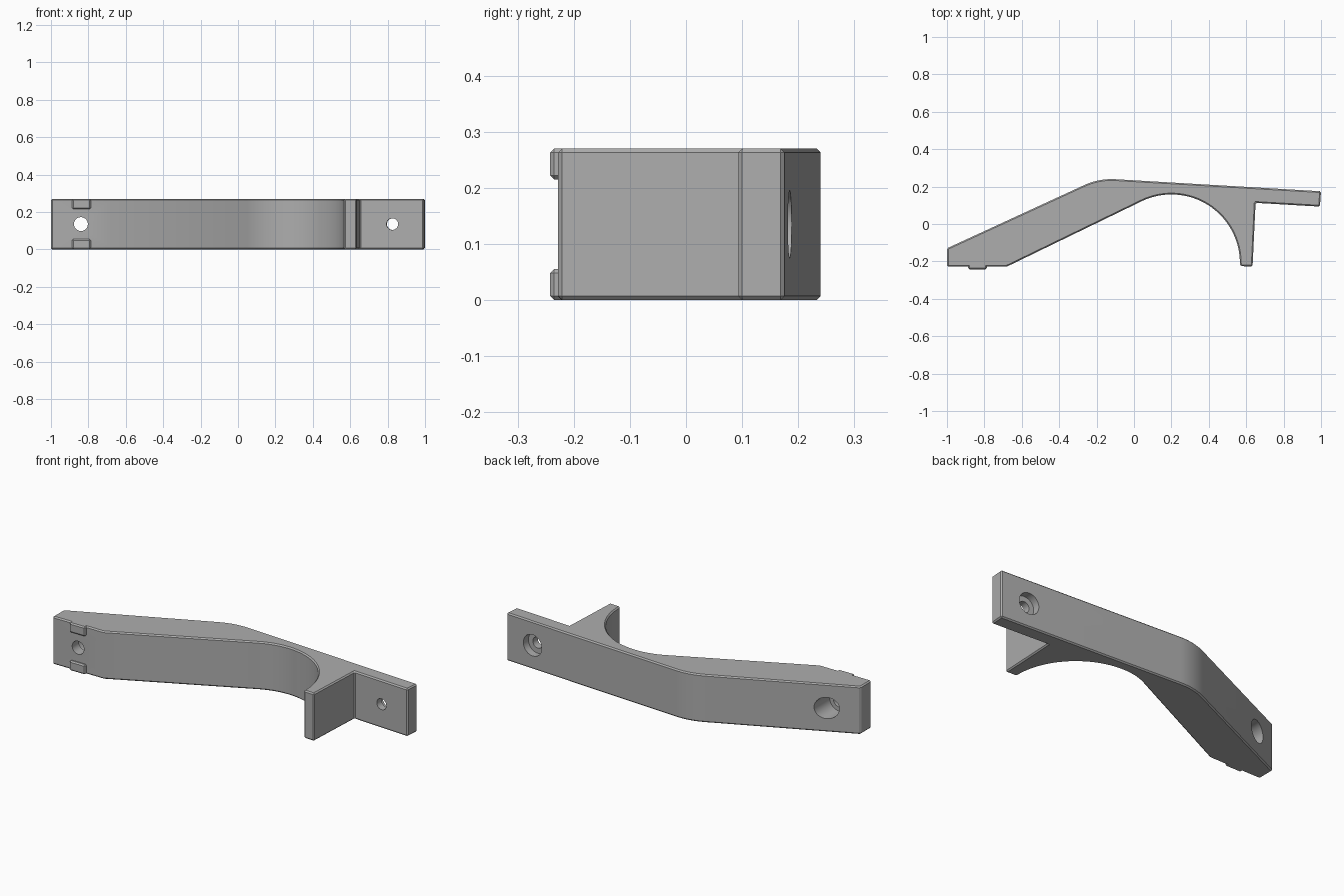
import bpy, bmesh
from math import cos, sin, pi, radians
from mathutils import Matrix, Vector

cube = bpy.data.objects.get("Cube")
if cube:
    bpy.data.objects.remove(cube)

HEIGHT = 0.27
MID = HEIGHT / 2
FRONT = -0.228
CHAMFER = 0.007
TILT = radians(3.3)

grey = bpy.data.materials.new("plain_grey")
grey.use_nodes = True
colour = (0.42, 0.42, 0.42, 1)
grey.diffuse_color = colour
grey.node_tree.nodes["Principled BSDF"].inputs["Base Color"].default_value = colour


def arc(cx, cy, r, start, end, steps):
    angles = [radians(start + (end - start) * i / steps) for i in range(steps + 1)]
    return [(cx + r * cos(a), cy + r * sin(a)) for a in angles]


def make_object(name, bm):
    bmesh.ops.recalc_face_normals(bm, faces=bm.faces)
    mesh = bpy.data.meshes.new(name)
    bm.to_mesh(mesh)
    bm.free()
    mesh.materials.append(grey)
    obj = bpy.data.objects.new(name, mesh)
    bpy.context.collection.objects.link(obj)
    return obj


def prism(name, outline, z0, z1):
    bm = bmesh.new()
    base = bm.faces.new([bm.verts.new((x, y, z0)) for x, y in outline])
    top = bmesh.ops.extrude_face_region(bm, geom=[base])["geom"]
    verts = [v for v in top if isinstance(v, bmesh.types.BMVert)]
    bmesh.ops.translate(bm, verts=verts, vec=(0, 0, z1 - z0))
    return make_object(name, bm)


def apply_all(obj):
    bpy.ops.object.select_all(action="DESELECT")
    bpy.context.view_layer.objects.active = obj
    obj.select_set(True)
    for mod in list(obj.modifiers):
        bpy.ops.object.modifier_apply(modifier=mod.name)


def chamfer(obj):
    mod = obj.modifiers.new("chamfer", "BEVEL")
    mod.width = CHAMFER
    mod.segments = 1
    mod.limit_method = "ANGLE"
    mod.angle_limit = radians(40)
    apply_all(obj)


def drill(obj, start, angle, radius, length):
    """Cut a round hole from start, running backwards, turned about z."""
    bm = bmesh.new()
    bmesh.ops.create_cone(bm, cap_ends=True, segments=48, radius1=radius,
                          radius2=radius, depth=length)
    turn = Matrix.Rotation(angle, 4, "Z") @ Matrix.Rotation(-pi / 2, 4, "X")
    shift = Matrix.Translation((0, 0, length / 2))
    bm.transform(Matrix.Translation(Vector(start)) @ turn @ shift)
    cutter = make_object("hole_cutter", bm)
    cutter.hide_render = True
    mod = obj.modifiers.new("hole", "BOOLEAN")
    mod.operation = "DIFFERENCE"
    mod.solver = "EXACT"
    mod.object = cutter
    apply_all(obj)
    bpy.data.objects.remove(cutter)


# Bracket body: sloping arm, arched underside, leg and mounting plate
outline = [(-1, FRONT), (-1, -0.13)]
outline += arc(-0.12, -0.11, 0.35, 114.7, 86.7, 10)
outline += [(1.0, 0.175), (0.994, 0.093), (0.65, 0.113), (0.634, FRONT), (0.569, FRONT + 0.003)]
outline += arc(0.2, -0.208, 0.366, 0, 115, 36)
outline += [(-0.68, FRONT)]
body = prism("bracket_body", outline, 0, HEIGHT)
chamfer(body)

# Screw holes with wider recesses at the back
drill(body, (-0.84, FRONT - 0.1, MID), 0, 0.037, 0.5)
drill(body, (-0.84, FRONT + 0.06, MID), 0, 0.06, 0.4)
plate_axis = Vector((sin(TILT), cos(TILT), 0))
plate_front = Vector((0.825, 0.103, MID))
drill(body, plate_front - plate_axis * 0.05, -TILT, 0.031, 0.3)
drill(body, plate_front + plate_axis * 0.04, -TILT, 0.06, 0.2)

# Locating tabs on the front of the foot
tabs = []
for name, z0, z1 in (("lower_tab", 0, 0.055), ("upper_tab", HEIGHT - 0.055, HEIGHT)):
    tab = prism(name, [(-0.887, -0.242), (-0.787, -0.242), (-0.787, -0.2), (-0.887, -0.2)], z0, z1)
    chamfer(tab)
    tabs.append(tab)

for obj in [body] + tabs:
    bpy.ops.object.select_all(action="DESELECT")
    bpy.context.view_layer.objects.active = obj
    obj.select_set(True)
    bpy.ops.object.shade_smooth_by_angle(angle=radians(30))
